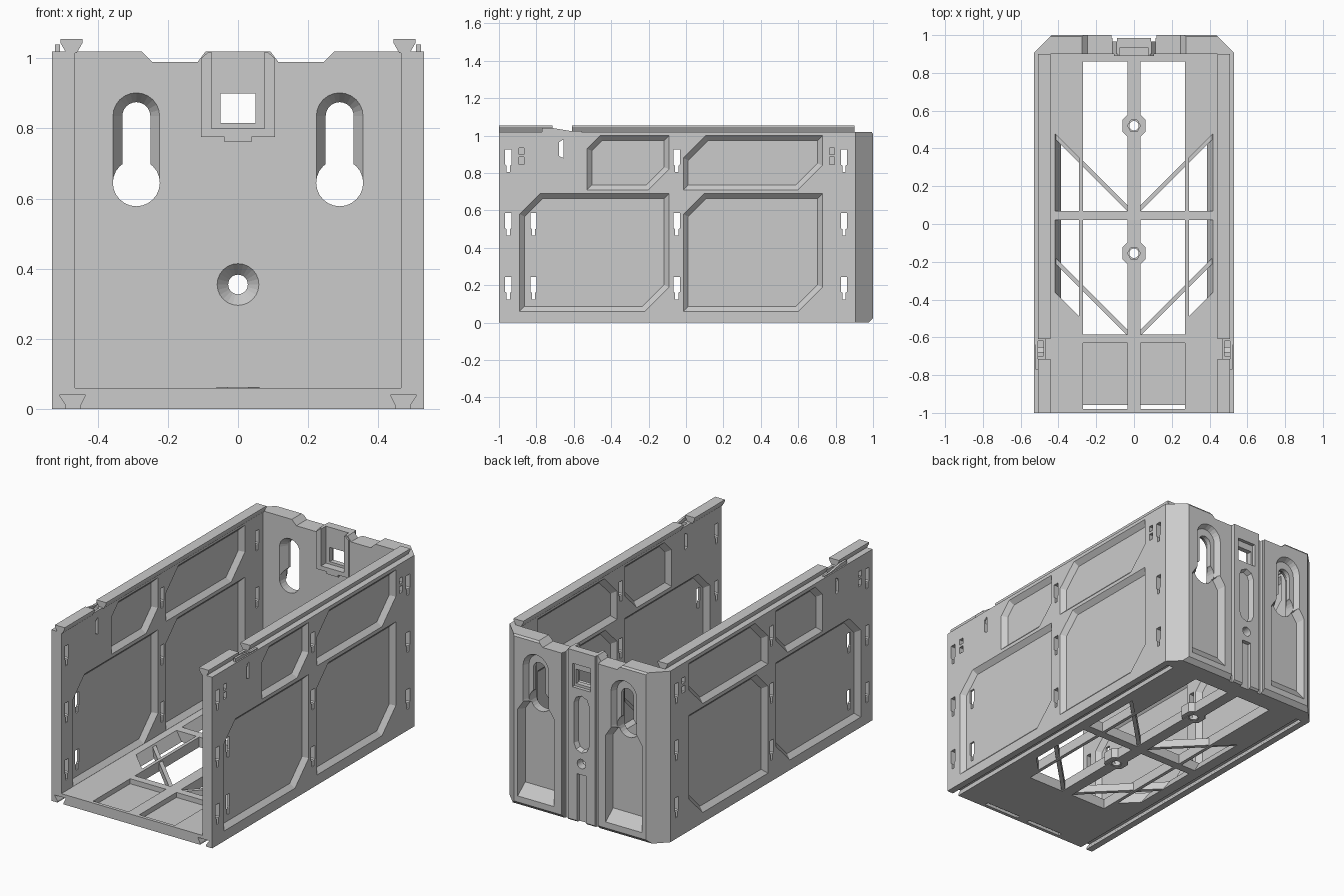
import bpy, bmesh, math

if "Cube" in bpy.data.objects:
    bpy.data.objects.remove(bpy.data.objects["Cube"])


def prism(name, pts, axis, a, b, pts2=None):
    """Loft outline pts at depth a to pts2 (or pts) at depth b along an axis."""
    place = {'x': lambda u, v, d: (d, u, v),
             'y': lambda u, v, d: (u, d, v),
             'z': lambda u, v, d: (u, v, d)}[axis]
    bm = bmesh.new()
    lo = [bm.verts.new(place(u, v, a)) for u, v in pts]
    hi = [bm.verts.new(place(u, v, b)) for u, v in (pts2 or pts)]
    bm.faces.new(lo)
    bm.faces.new(hi)
    n = len(lo)
    for i in range(n):
        j = (i + 1) % n
        bm.faces.new((lo[i], lo[j], hi[j], hi[i]))
    bmesh.ops.recalc_face_normals(bm, faces=bm.faces)
    mesh = bpy.data.meshes.new(name)
    bm.to_mesh(mesh)
    bm.free()
    ob = bpy.data.objects.new(name, mesh)
    bpy.context.collection.objects.link(ob)
    return ob


def modify(ob, kind, **props):
    mod = ob.modifiers.new(kind.title(), kind)
    for k, v in props.items():
        setattr(mod, k, v)
    bpy.context.view_layer.objects.active = ob
    bpy.ops.object.modifier_apply(modifier=mod.name)


def cut(ob, *args):
    cutter = prism("cutter", *args)
    cutter.hide_render = True
    modify(ob, 'BOOLEAN', operation='DIFFERENCE', solver='EXACT', object=cutter)
    bpy.data.objects.remove(cutter)


def mirror(ob):
    modify(ob, 'MIRROR', use_mirror_merge=False)


def rect(u0, u1, v0, v1):
    return [(u0, v0), (u1, v0), (u1, v1), (u0, v1)]


def panel(u0, u1, v0, v1, c, e):
    """Rectangle with clipped top-left and bottom-right corners."""
    return [(u0, v0), (u1 - e, v0), (u1, v0 + e), (u1, v1), (u0 + c, v1), (u0, v1 - c)]


def stadium(cx, z0, z1, r, n=12):
    top = [(cx + r * math.cos(math.pi * i / n), z1 + r * math.sin(math.pi * i / n)) for i in range(n + 1)]
    return top + [(cx - r * math.cos(math.pi * i / n), z0 - r * math.sin(math.pi * i / n)) for i in range(n + 1)]


def circle(cx, cz, r, n=24):
    return [(cx + r * math.cos(math.tau * i / n), cz + r * math.sin(math.tau * i / n)) for i in range(n)]


def hook_slot(c, top):
    return [(c - .017, top), (c - .017, top - .08), (c - .009, top - .085), (c - .009, top - .12),
            (c + .009, top - .12), (c + .009, top - .085), (c + .017, top - .08), (c + .017, top)]


# dovetail groove profile under each side
GROOVE = [(.45, -.01), (.45, .01), (.435, .04), (.51, .04), (.49, .01), (.49, -.01)]

# side walls: recessed panels inside and outside, hook slots through
wall = prism("side_walls", rect(-1, .9, 0, 1.02), 'x', .465, .53)
for y0, y1, z0, z1, c, e in [(-.89, -.09, .06, .69, .11, .13), (-.015, .73, .06, .69, .11, .13),
                             (-.53, -.09, .71, 1.0, .07, .11), (-.015, .73, .71, 1.0, .12, .13)]:
    k = .027
    outer = panel(y0, y1, z0, z1, c, e)
    inner = panel(y0 + k, y1 - k, z0 + k, z1 - k, c - .015, e - .015)
    cut(wall, outer, 'x', .5305, .504, inner)
    cut(wall, outer, 'x', .4645, .491, inner)
for top in (.925, .585, .245):
    for y in (-.95, -.05, .845):
        cut(wall, hook_slot(y, top), 'x', .4, .6)
    if top < .9:
        cut(wall, hook_slot(-.815, top), 'x', .4, .6)
for y in (-.88, .78):
    cut(wall, rect(y - .014, y + .014, .9, .935), 'x', .5, .6)
    cut(wall, rect(y - .014, y + .014, .845, .885), 'x', .5, .6)
cut(wall, [(-.678, .89), (-.655, .88), (-.655, .98), (-.678, .965)], 'x', .4, .6)
cut(wall, rect(.48, .52, -.7, -.62), 'z', .95, 1.1)
cut(wall, GROOVE, 'y', -1.1, .88)
mirror(wall)

# dovetail rails on top of the walls
for name, y0, y1 in [("front_rails", -1, -.715), ("rear_rails", -.61, .9)]:
    rail = prism(name, [(.46, 1.015), (.49, 1.015), (.507, 1.045), (.507, 1.055), (.443, 1.055), (.443, 1.045)],
                 'y', y0, y1)
    mirror(rail)

# spring catches beside the rail gap
catch = prism("rail_catches", [(-.77, 1.015), (-.56, 1.015), (-.56, 1.025), (-.62, 1.025), (-.71, 1.04), (-.77, 1.04)],
              'x', .508, .522)
mirror(catch)

# back wall with clipped vertical corners
back = prism("back_wall", [(-.53, .9), (.53, .9), (.53, .905), (.435, 1), (-.435, 1), (-.53, .905)], 'z', 0, 1.02)
cut(back, [(.965, -.01), (1.01, -.01), (1.01, .035)], 'x', -1, 1)
cut(back, [(.985, 1.03), (1.01, 1.03), (1.01, .995)], 'x', -1, 1)
cut(back, rect(-.12, .12, -.1, 1.1), 'y', .985, 1.1)
for s in (-1, 1):
    # top notch, keyhole with countersink, outer pockets
    cut(back, [(s * .285, 1.03), (s * .245, .99), (s * .115, .99), (s * .085, 1.03)], 'y', .8, 1.1)
    x = s * .29
    cut(back, stadium(x, .645, .835, .067), 'y', .8995, .94, stadium(x, .645, .835, .04))
    cut(back, stadium(x, .645, .835, .04), 'y', .8, 1.1)
    cut(back, circle(x, .645, .067), 'y', .8, 1.1)
    cut(back, stadium(x, .645, .85, .085), 'y', 1.001, .965, stadium(x, .645, .85, .069))
    low = [(s * .17, .06), (s * .41, .06), (s * .41, .58), (s * .37, .64), (s * .21, .64), (s * .17, .58)]
    low2 = [(s * .185, .13), (s * .395, .13), (s * .395, .57), (s * .36, .62), (s * .22, .62), (s * .185, .57)]
    cut(back, low, 'y', 1.001, .95, low2)
    cut(back, rect(*sorted((s * .09, s * .115)), -.1, 1.1), 'y', .965, 1.1)
# central latch window, recesses and screw hole
cut(back, rect(-.075, .075, .8, 1.1), 'y', .8, .935)
cut(back, rect(-.05, .05, .815, .9), 'y', .8, 1.1)
cut(back, rect(-.06, .06, .8, .94), 'y', .965, 1.1)
cut(back, stadium(0, .47, .71, .05, 4), 'y', .986, .955, stadium(0, .47, .71, .04, 4))
cut(back, rect(-.03, .03, -.1, .29), 'y', .96, 1.1)
cut(back, circle(0, .355, .06), 'y', .8995, .935, circle(0, .355, .028))
cut(back, circle(0, .355, .028), 'y', .8, 1.1)

# latch frame and its lip on the inside
latch = prism("latch_frame", [(-.105, .775), (.105, .775), (.105, 1.0), (.085, 1.018), (.075, 1.018), (.075, .8),
                              (-.075, .8), (-.075, 1.018), (-.085, 1.018), (-.105, 1.0)], 'y', .89, .91)
prism("latch_lip", rect(-.038, .038, .762, .776), 'y', .89, .91)

# floor plate with openings
floor = prism("floor", rect(-.47, .47, -1, .905), 'z', 0, .06)
for s in (-1, 1):
    cut(floor, rect(*sorted((s * .035, s * .27)), .07, .86), 'z', -.1, .1)
    cut(floor, rect(*sorted((s * .035, s * .27)), -.585, .02), 'z', -.1, .1)
    cut(floor, [(s * .42, .07), (s * .29, .07), (s * .29, .35), (s * .42, .48)], 'z', .061, -.01,
        [(s * .38, .07), (s * .29, .07), (s * .29, .35), (s * .38, .44)])
    cut(floor, [(s * .42, .02), (s * .29, .02), (s * .29, -.49), (s * .42, -.36)], 'z', .061, -.01,
        [(s * .38, .02), (s * .29, .02), (s * .29, -.49), (s * .38, -.4)])
    cut(floor, rect(*sorted((s * .035, s * .27)), -.98, -.63), 'z', .03, .1)
    cut(floor, rect(*sorted((s * .035, s * .27)), -.98, -.957), 'z', -.1, .1)
    cut(floor, [(s * u, v) for u, v in GROOVE], 'y', -1.1, .88)
for y in (.52, -.155):
    cut(floor, circle(0, y, .034, 6), 'z', -.1, .1)

# diagonal floor braces
for name, y in [("rear_braces", .49), ("front_braces", -.17)]:
    brace = prism(name, [(.425, y), (.425, y - .032), (.03, y - .427), (.03, y - .395)], 'z', .005, .05)
    mirror(brace)

# screw bosses on the centre bar
for name, y in [("rear_boss", .52), ("front_boss", -.155)]:
    w = .062
    boss = prism(name, [(w, y - .03), (w, y + .03), (.03, y + w), (-.03, y + w),
                        (-w, y + .03), (-w, y - .03), (-.03, y - w), (.03, y - w)], 'z', .003, .063)
    cut(boss, circle(0, y, .034, 6), 'z', .02, .1)
    cut(boss, circle(0, y, .025), 'z', -.1, .1)
